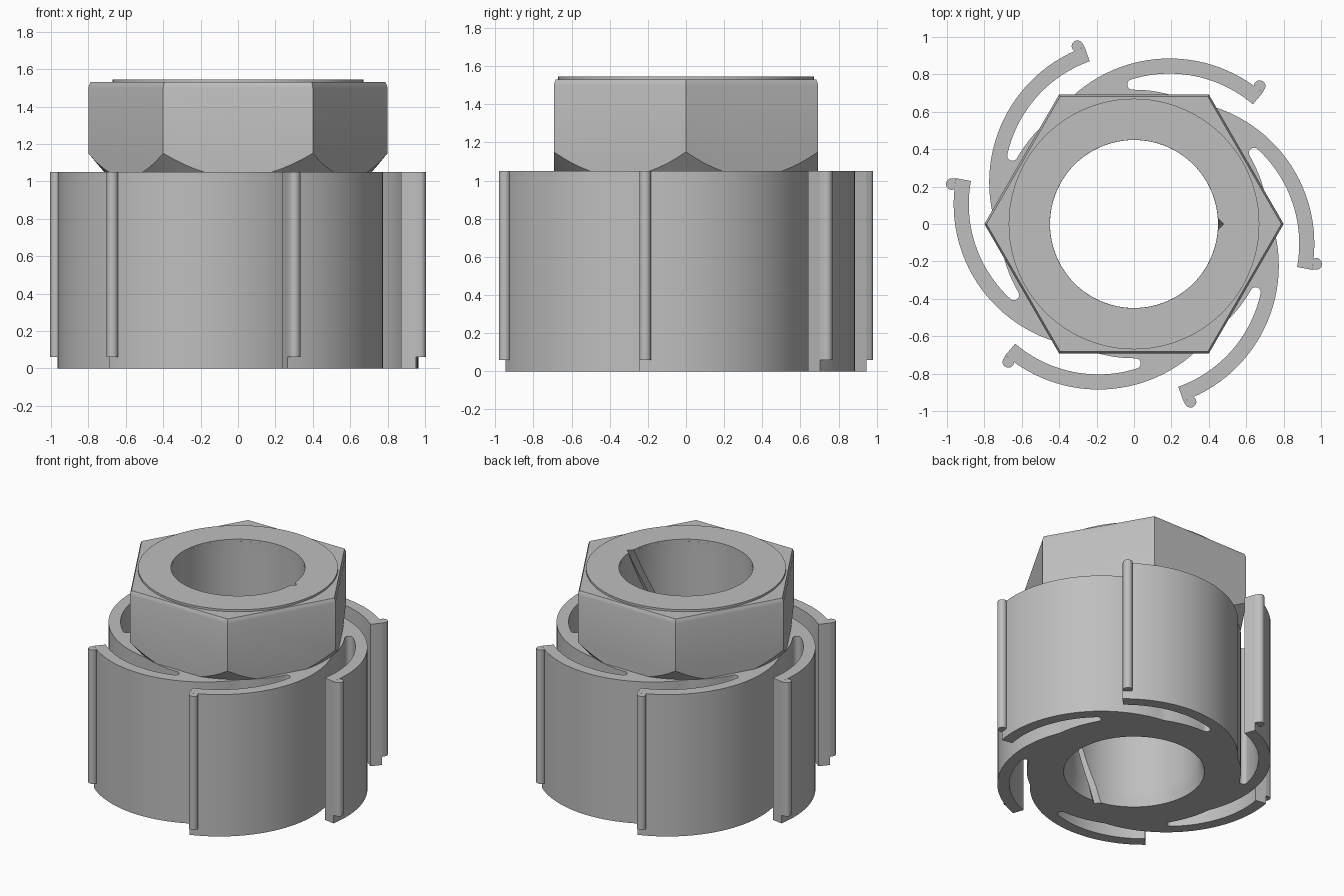
import bpy, bmesh, math
from mathutils import Matrix, Vector

if "Cube" in bpy.data.objects:
    bpy.data.objects.remove(bpy.data.objects["Cube"])

grey = bpy.data.materials.new("plain_grey")
grey.diffuse_color = (0.52, 0.52, 0.52, 1)
grey.use_nodes = True
grey.node_tree.nodes["Principled BSDF"].inputs["Base Color"].default_value = grey.diffuse_color

BASE_TOP, HEX_TOP, TOP = 1.05, 1.53, 1.545
ARM_C = Vector((0.19, 0.117))          # centre of one spring arm's arc
ARM_OUT, ARM_IN, CORE = 0.768, 0.687, 0.718


def arc(c, r, a0, a1, n):
    """Points on an arc, angles in degrees."""
    return [Vector((c[0] + r * math.cos(math.radians(a0 + (a1 - a0) * i / n)),
                    c[1] + r * math.sin(math.radians(a0 + (a1 - a0) * i / n))))
            for i in range(n + 1)]


def loft(name, layers):
    """Solid through stacked (points, z) layers with equal point counts."""
    bm = bmesh.new()
    rings = [[bm.verts.new((p[0], p[1], z)) for p in pts] for pts, z in layers]
    n = len(rings[0])
    for lo, hi in zip(rings, rings[1:]):
        for i in range(n):
            j = (i + 1) % n
            bm.faces.new((lo[i], lo[j], hi[j], hi[i]))
    bm.faces.new(rings[0][::-1])
    bm.faces.new(rings[-1])
    bmesh.ops.recalc_face_normals(bm, faces=bm.faces)
    me = bpy.data.meshes.new(name)
    bm.to_mesh(me)
    bm.free()
    me.materials.append(grey)
    ob = bpy.data.objects.new(name, me)
    bpy.context.collection.objects.link(ob)
    return ob


def circle(r, n=96, turn=0):
    return arc((0, 0), r, turn, turn + 360 * (n - 1) / n, n - 1)


def boolean(ob, cutter, op):
    m = ob.modifiers.new(op.lower(), 'BOOLEAN')
    m.object, m.operation, m.solver = cutter, op, 'EXACT'
    bpy.context.view_layer.objects.active = ob
    bpy.ops.object.modifier_apply(modifier=m.name)


def smooth(ob):
    bpy.ops.object.select_all(action='DESELECT')
    ob.select_set(True)
    bpy.context.view_layer.objects.active = ob
    bpy.ops.object.shade_smooth_by_angle(angle=math.radians(25))


def angle(v):
    return math.degrees(math.atan2(v[1], v[0]))


# Core with six curved spring arms: one sixth of the outline, turned around
start = Vector((CORE * math.cos(math.radians(126)), CORE * math.sin(math.radians(126))))
sixth = arc(ARM_C, ARM_OUT, angle(start - ARM_C), 49.6, 28)      # outer arm face
sixth += arc(ARM_C, ARM_IN, 49.6, 106.5, 24)                     # inner arm face
sixth += arc((-0.008, 0.746), 0.028, 125, 250, 6)                # rounded slot root
sixth += arc((0, 0), CORE, 90.5, 67, 8)                          # core wall in the slot
outline = []
for k in range(6):
    turn = Matrix.Rotation(math.radians(-60 * k), 2)
    outline += [turn @ p for p in sixth]
spring_body = loft("spring_body", [(outline, 0), (outline, BASE_TOP)])

# Rounded bead on each arm tip, stopping short of the bottom
bead = arc(ARM_C, ARM_OUT, 49.6, 54, 3) + arc((0.672, 0.737), 0.031, 155, -38, 14)
for k in range(6):
    turn = Matrix.Rotation(math.radians(-60 * k), 2)
    pts = [turn @ p for p in bead]
    smooth(loft(f"tip_bead_{k + 1}", [(pts, 0.06), (pts, BASE_TOP)]))

# Hexagonal head with a fine top chamfer and a conical undercut
hexagon_head = loft("hexagon_head", [(circle(0.80, 6), BASE_TOP), (circle(0.80, 6), 1.50),
                                     (circle(0.795, 6), 1.515), (circle(0.788, 6), HEX_TOP)])
cone = loft("undercut_cone", [(circle(0.716), BASE_TOP - 0.0001), (circle(0.80), 1.15),
                              (circle(0.95), 1.3), (circle(0.95), 1.7)])
boolean(hexagon_head, cone, 'INTERSECT')

# Thin raised disc on the head
top_disc = loft("top_disc", [(circle(0.67), HEX_TOP), (circle(0.67), TOP)])

# Through bore, flared at the bottom, with one twisting V groove
layers = []
heights = [-0.02, 0, 0.03, 0.06, 0.1] + [0.1 + 1.47 * i / 22 for i in range(1, 23)]
for z in heights:
    r = 0.45 + 0.022 * max(0, min(1, (0.1 - z) / 0.1))
    turn = -98 * (TOP - z) / TOP
    ring = arc((0, 0), r, turn + 4, turn + 356, 90)
    t = math.radians(turn)
    ring.append(Vector(((r + 0.03) * math.cos(t), (r + 0.03) * math.sin(t))))
    layers.append((ring, z))
bore = loft("bore_cutter", layers)
for ob in (spring_body, hexagon_head, top_disc):
    boolean(ob, bore, 'DIFFERENCE')
    smooth(ob)

for helper in (cone, bore):
    bpy.data.objects.remove(helper)
